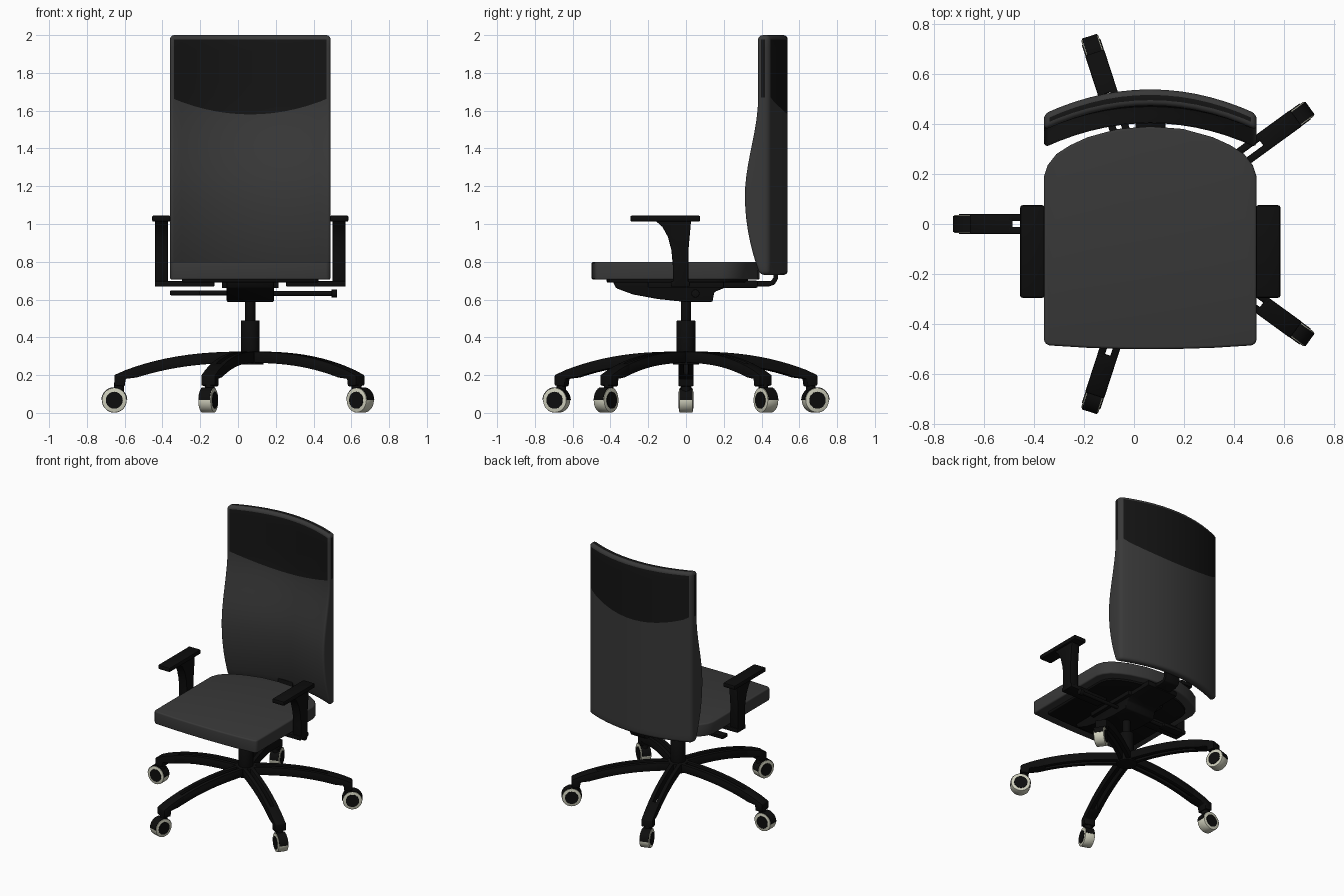
import bpy, bmesh, math
from mathutils import Vector, Matrix

if "Cube" in bpy.data.objects:
    bpy.data.objects.remove(bpy.data.objects["Cube"])

CX = 0.065  # chair axis


def mat(name, r, g, b):
    m = bpy.data.materials.new(name)
    m.diffuse_color = (r, g, b, 1)
    m.use_nodes = True
    m.node_tree.nodes["Principled BSDF"].inputs["Base Color"].default_value = m.diffuse_color
    return m


FABRIC = mat("grey_fabric", 0.04, 0.04, 0.04)
DARK = mat("dark_fabric", 0.007, 0.007, 0.007)
BLACK = mat("black_plastic", 0.004, 0.004, 0.004)
CREAM = mat("cream_tyre", 0.62, 0.62, 0.5)


def finish(name, bm, mats, bevel=0.0, seg=2, M=None):
    bmesh.ops.recalc_face_normals(bm, faces=bm.faces)
    if bevel:
        edges = [e for e in bm.edges if e.calc_face_angle(0) > math.radians(35)]
        bmesh.ops.bevel(bm, geom=edges, offset=bevel, segments=seg, profile=0.5,
                        affect='EDGES', clamp_overlap=True)
    me = bpy.data.meshes.new(name)
    bm.to_mesh(me)
    bm.free()
    for m in mats:
        me.materials.append(m)
    ob = bpy.data.objects.new(name, me)
    bpy.context.collection.objects.link(ob)
    if M:
        ob.matrix_world = M
    bpy.ops.object.select_all(action='DESELECT')
    ob.select_set(True)
    bpy.context.view_layer.objects.active = ob
    bpy.ops.object.shade_smooth_by_angle(angle=math.radians(40))
    return ob


def prism(name, pts, a, b, axis, m, bevel=0.0, seg=2, M=None):
    """Extrude a 2D outline from a to b along x (pts y,z), y (pts x,z) or z (pts x,y)."""
    put = {'x': lambda u, v, w: (w, u, v), 'y': lambda u, v, w: (u, w, v),
           'z': lambda u, v, w: (u, v, w)}[axis]
    bm = bmesh.new()
    lo = [bm.verts.new(put(u, v, a)) for u, v in pts]
    hi = [bm.verts.new(put(u, v, b)) for u, v in pts]
    n = len(pts)
    bm.faces.new(lo)
    bm.faces.new(hi)
    for i in range(n):
        k = (i + 1) % n
        bm.faces.new((lo[i], lo[k], hi[k], hi[i]))
    return finish(name, bm, [m], bevel, seg, M)


def box(name, x0, x1, y0, y1, z0, z1, m=BLACK, bevel=0.006):
    return prism(name, [(x0, y0), (x1, y0), (x1, y1), (x0, y1)], z0, z1, 'z', m, bevel)


def disc(cu, cv, r, n=28, a0=0.0, a1=2 * math.pi):
    full = a1 - a0 > 6.28
    k = n if full else n - 1
    return [(cu + r * math.cos(a0 + (a1 - a0) * i / k),
             cv + r * math.sin(a0 + (a1 - a0) * i / k)) for i in range(n)]


# Seat cushion: bowed front, straight sides, rounded rear
half = [(0.12, -0.499), (0.25, -0.495), (0.41, -0.485), (0.425, -0.47), (0.425, 0.19),
        (0.41, 0.235), (0.375, 0.28), (0.32, 0.315), (0.25, 0.347), (0.13, 0.38)]
outline = [(0, -0.5)] + half + [(0, 0.39)] + [(-x, y) for x, y in reversed(half)]
prism("seat", [(CX + x, y) for x, y in outline], 0.705, 0.80, 'z', FABRIC, 0.022, 4)
prism("seat_pan", [(CX + x * 0.85, y * 0.84) for x, y in outline], 0.69, 0.715, 'z', BLACK, 0.006)

# Backrest: curved slab with lumbar bulge and darker head section
def front_y(z):
    if z < 1.15:
        return 0.305 + 0.08 * ((1.15 - z) / 0.42) ** 2
    t = min(1, (z - 1.15) / 0.52)
    return 0.305 + 0.07 * t * t * (3 - 2 * t)


bm = bmesh.new()
NU, NB, NH = 14, 16, 5
n = NB + NH + 1
cols = []
for i in range(NU + 1):
    u = -1 + 2 * i / NU
    split, arc = 1.58 + 0.09 * u * u, 0.098 * (1 - u * u)
    zs = [0.73 + (split - 0.73) * j / NB for j in range(NB)]
    zs += [split + (2.0 - split) * j / NH for j in range(NH + 1)]
    x = CX + 0.425 * u
    cols.append([bm.verts.new((x, front_y(z) + arc, z)) for z in zs] +
                [bm.verts.new((x, 0.44 + arc, z)) for z in reversed(zs)])


def row_mat(j):
    return 1 if NB <= min(j, 2 * n - 2 - j) else 0


for A, B in zip(cols, cols[1:]):
    for j in range(2 * n):
        k = (j + 1) % (2 * n)
        f = bm.faces.new((A[j], A[k], B[k], B[j]))
        f.material_index = 0 if j == 2 * n - 1 else 1 if j == n - 1 else row_mat(j)
for C in (cols[0], cols[-1]):
    for j in range(n - 1):
        f = bm.faces.new((C[j], C[j + 1], C[2 * n - 2 - j], C[2 * n - 1 - j]))
        f.material_index = row_mat(j)
finish("backrest", bm, [FABRIC, DARK], 0.022, 4)

# Back support bar bending up behind the seat
prism("back_support", [(0.1, 0.67), (0.44, 0.67), (0.47, 0.68), (0.487, 0.71), (0.487, 0.78),
                       (0.462, 0.78), (0.462, 0.715), (0.45, 0.697), (0.1, 0.697)],
      CX - 0.06, CX + 0.06, 'x', BLACK, 0.004)

# Tilt mechanism under the seat
prism("tilt_mechanism", [(-0.39, 0.70), (-0.37, 0.66), (-0.28, 0.627), (-0.15, 0.603), (0, 0.587),
                         (0.14, 0.587), (0.15, 0.64), (0.2, 0.66), (0.38, 0.662), (0.38, 0.70)],
      CX - 0.125, CX + 0.125, 'x', BLACK, 0.008)
box("mechanism_plate", CX - 0.15, CX + 0.15, -0.2, 0.2, 0.66, 0.70)

# Adjustment levers
prism("lever_right", disc(0.05, 0.632, 0.013, 12), CX, 0.51, 'x', BLACK)
prism("lever_knob", disc(0.05, 0.632, 0.022, 16), 0.495, 0.525, 'x', BLACK, 0.005)
prism("lever_left", disc(0.05, 0.635, 0.013, 12), -0.25, CX, 'x', BLACK)
box("lever_paddle", -0.36, -0.2, 0.02, 0.08, 0.622, 0.648)

# Armrests, mirrored about the chair axis
for s, side in ((-1, "left"), (1, "right")):
    def span(p, q):
        return sorted((CX + s * p, CX + s * q))
    a, b = span(0.436, 0.505)
    prism("armrest_post_" + side,
          [(-0.07, 0.67), (0.012, 0.67), (0.012, 0.85), (0.027, 1.02), (-0.165, 1.02),
           (-0.125, 0.985), (-0.095, 0.93), (-0.077, 0.86), (-0.07, 0.78)],
          a, b, 'x', BLACK, 0.008)
    a, b = span(0.422, 0.52)
    box("armrest_pad_" + side, a, b, -0.295, 0.075, 1.012, 1.045, bevel=0.009)
    a, b = span(0.19, 0.505)
    box("armrest_bracket_" + side, a, b, -0.08, 0.02, 0.668, 0.698)

# Gas column
for nm, r, z0, z1 in (("column_rod", 0.027, 0.45, 0.61), ("column_sleeve", 0.05, 0.3, 0.49),
                      ("base_hub", 0.07, 0.255, 0.325)):
    prism(nm, disc(CX, 0, r), z0, z1, 'z', BLACK, 0.005)


# Five arched legs with a slot between two rails, each with a caster
def top(r):
    return 0.325 - 0.122 * (r / 0.72) ** 2.5


rs = [0.03 + 0.54 * i / 9 for i in range(10)]
rail = [(r, top(r)) for r in rs] + [(r, top(r) - 0.06) for r in reversed(rs)]
tip = [(0.55, top(0.55)), (0.6, top(0.6)), (0.66, top(0.66)), (0.72, 0.2), (0.72, 0.145),
       (0.665, 0.14), (0.66, 0.18), (0.6, top(0.6) - 0.06), (0.55, top(0.55) - 0.06)]
WR, WZ = 0.72, 0.067
for k in range(5):
    M = Matrix.Translation((CX, 0, 0)) @ Matrix.Rotation(math.radians(36 + 72 * k), 4, 'Z')
    t = "_%d" % (k + 1)
    prism("leg_rail_a" + t, rail, 0.011, 0.04, 'y', BLACK, 0.005, 2, M)
    prism("leg_rail_b" + t, rail, -0.04, -0.011, 'y', BLACK, 0.005, 2, M)
    prism("leg_tip" + t, tip, -0.04, 0.04, 'y', BLACK, 0.006, 2, M)
    prism("caster_stem" + t, disc(0.695, 0, 0.026, 16), 0.08, 0.16, 'z', BLACK, 0, 1, M)
    prism("caster_tyre" + t, disc(WR, WZ, 0.066), -0.036, 0.036, 'y', CREAM, 0.006, 2, M)
    prism("caster_hub" + t, disc(WR, WZ, 0.045), -0.039, 0.039, 'y', BLACK, 0, 1, M)
    prism("caster_hood" + t, disc(WR, WZ, 0.069, 18, 0, math.pi), -0.031, 0.031, 'y',
          BLACK, 0, 1, M)
